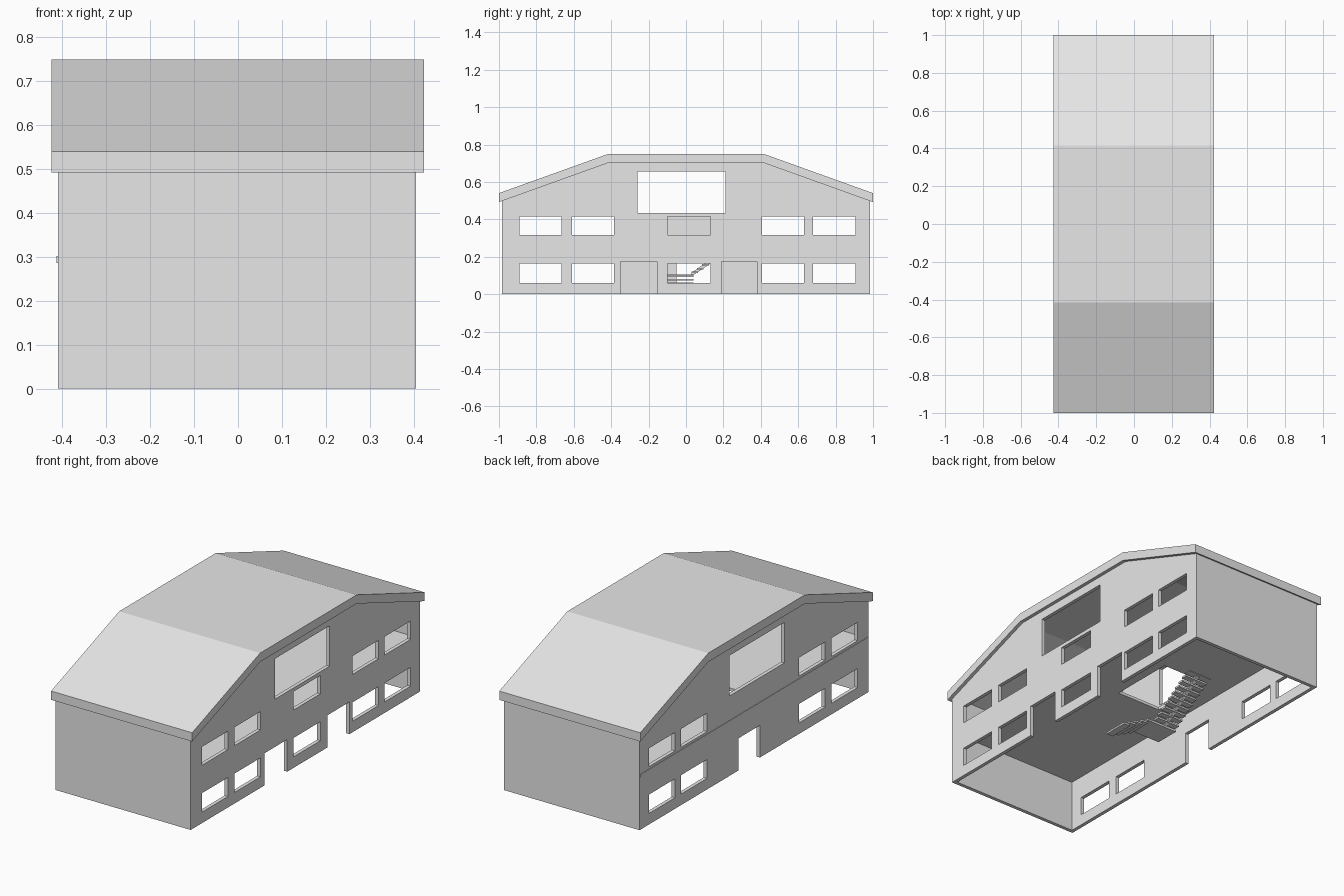
import bpy, bmesh

old = bpy.data.objects.get("Cube")
if old:
    bpy.data.objects.remove(old, do_unlink=True)

plaster = bpy.data.materials.new("pale grey plaster")
plaster.use_nodes = True
plaster.diffuse_color = (0.8, 0.8, 0.8, 1)
plaster.node_tree.nodes["Principled BSDF"].inputs["Base Color"].default_value = (0.8, 0.8, 0.8, 1)


def finish(name, bm):
    bmesh.ops.recalc_face_normals(bm, faces=bm.faces)
    mesh = bpy.data.meshes.new(name)
    bm.to_mesh(mesh)
    bm.free()
    obj = bpy.data.objects.new(name, mesh)
    bpy.context.collection.objects.link(obj)
    mesh.materials.append(plaster)
    return obj


def prism(name, profile, x0, x1):
    """Extrude a y-z outline from x0 to x1."""
    bm = bmesh.new()
    face = bm.faces.new([bm.verts.new((x0, y, z)) for y, z in profile])
    new = bmesh.ops.extrude_face_region(bm, geom=[face])["geom"]
    moved = [v for v in new if isinstance(v, bmesh.types.BMVert)]
    bmesh.ops.translate(bm, verts=moved, vec=(x1 - x0, 0, 0))
    return finish(name, bm)


def boxes(name, spans):
    """Join several boxes given as (x0, x1, y0, y1, z0, z1)."""
    bm = bmesh.new()
    for x0, x1, y0, y1, z0, z1 in spans:
        cube = bmesh.ops.create_cube(bm, size=1)["verts"]
        bmesh.ops.scale(bm, verts=cube, vec=(x1 - x0, y1 - y0, z1 - z0))
        bmesh.ops.translate(bm, verts=cube, vec=((x0 + x1) / 2, (y0 + y1) / 2, (z0 + z1) / 2))
    return finish(name, bm)


def cut(obj, spans):
    """Cut box openings and apply the result."""
    cutter = boxes(obj.name + "_cutter", spans)
    mod = obj.modifiers.new("openings", "BOOLEAN")
    mod.operation = "DIFFERENCE"
    mod.solver = "EXACT"
    mod.object = cutter
    bpy.context.view_layer.update()
    result = bpy.data.meshes.new_from_object(obj.evaluated_get(bpy.context.evaluated_depsgraph_get()))
    obj.modifiers.clear()
    obj.data = result
    bpy.data.objects.remove(cutter, do_unlink=True)


# Roof with two sloping ends
top = [(-1, 0.54), (-0.415, 0.75), (0.415, 0.75), (1, 0.54)]
prism("roof", top + [(y, z - 0.048) for y, z in reversed(top)], -0.425, 0.424)

# Openings shared by both long walls, as (y0, y1, z0, z1)
columns = [(-0.89, -0.665), (-0.61, -0.385), (0.405, 0.63), (0.68, 0.905)]
rows = [(0.06, 0.163), (0.315, 0.415)]
shared = [c + r for c in columns for r in rows] + [(-0.26, 0.21, 0.435, 0.655)]
left_only = [(-0.1, 0.13) + r for r in rows] + [(-0.35, -0.155, -0.1, 0.175), (0.19, 0.38, -0.1, 0.175)]
right_only = [(-0.05, 0.135, -0.1, 0.175)]

# Long walls
outline = [(-0.985, 0), (-0.985, 0.51), (-0.415, 0.715), (0.415, 0.715), (0.985, 0.51), (0.985, 0)]
for name, x0, x1, extra in (("left_wall", 0.385, 0.405, left_only), ("right_wall", -0.41, -0.39, right_only)):
    wall = prism(name, outline, x0, x1)
    cut(wall, [(x0 - 0.1, x1 + 0.1) + o for o in shared + extra])

# End walls
for name, y0 in (("front_wall", -0.985), ("back_wall", 0.965)):
    boxes(name, [(-0.39, 0.385, y0, y0 + 0.02, 0, 0.5)])

# Upper floor with its stairwell, showing as a thin ledge on the right wall
floor = boxes("upper_floor", [(-0.413, 0.385, -0.98, 0.98, 0.286, 0.302)])
cut(floor, [(-0.25, 0.02, -0.1, 0.27, 0.2, 0.4)])

# Stairs: a short lower flight, a landing and a long upper flight
lower = [(0.06 - 0.04 * i, 0.1 - 0.04 * i, -0.1, 0.04, 0.012 + 0.02 * i, 0.022 + 0.02 * i) for i in range(5)]
boxes("lower_stairs", lower)
boxes("stair_landing", [(-0.25, -0.1, -0.1, 0.04, 0.092, 0.104)])
upper = [(-0.25, -0.11, 0.03 + 0.028 * i, 0.065 + 0.028 * i, 0.112 + 0.019 * i, 0.122 + 0.019 * i) for i in range(10)]
boxes("upper_stairs", upper)
slope = [(0.03, 0.095), (0.03, 0.115), (0.3, 0.3), (0.3, 0.28)]
prism("stair_beam", slope, -0.19, -0.17)
